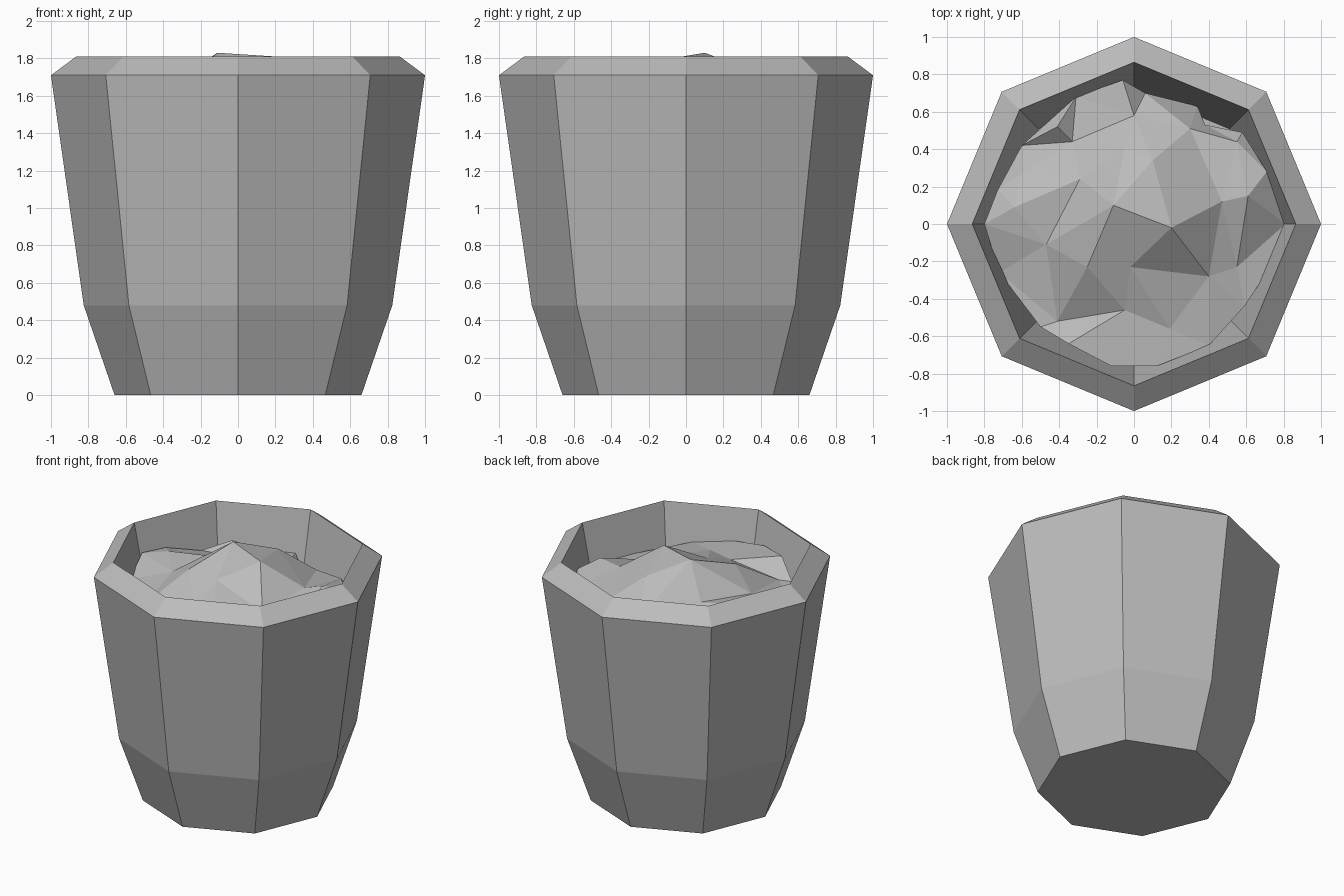
import bpy
import math
from mathutils import Vector
from mathutils.geometry import delaunay_2d_cdt

default_cube = bpy.data.objects.get("Cube")
if default_cube:
    bpy.data.objects.remove(default_cube, do_unlink=True)


def make_material(name, colour):
    material = bpy.data.materials.new(name)
    material.use_nodes = True
    material.diffuse_color = colour
    shader = next(n for n in material.node_tree.nodes if n.type == "BSDF_PRINCIPLED")
    shader.inputs["Base Color"].default_value = colour
    return material


def make_object(name, vertices, faces, material):
    mesh = bpy.data.meshes.new(name)
    mesh.from_pydata(vertices, [], faces)
    mesh.materials.append(material)
    mesh.update()
    created = bpy.data.objects.new(name, mesh)
    bpy.context.collection.objects.link(created)
    return created


def ring_faces(lower, upper):
    """Quads joining two closed loops of vertex indices."""
    count = len(lower)
    return [
        (lower[i], lower[(i + 1) % count], upper[(i + 1) % count], upper[i])
        for i in range(count)
    ]


grey = make_material("plain grey", (0.5, 0.5, 0.5, 1))

# Faceted pot: outer wall, bevelled rim, tapering inner wall, closed floors
SIDES = 8
profile = [(.66, 0), (.825, .48), (1, 1.71), (.865, 1.81), (.72, 1.1)]
pot_vertices = []
for radius, height in profile:
    for side in range(SIDES):
        angle = math.tau * side / SIDES
        pot_vertices.append((radius * math.cos(angle), radius * math.sin(angle), height))
loops = [list(range(k * SIDES, (k + 1) * SIDES)) for k in range(len(profile))]
pot_faces = [tuple(reversed(loops[0])), tuple(loops[-1])]
for lower, upper in zip(loops, loops[1:]):
    pot_faces += ring_faces(lower, upper)
make_object("pot", pot_vertices, pot_faces, grey)

# Soil mound: outline and inner lumps as x, y, height above BASE in hundredths
BASE = 1.4
outline = [
    (81, 0, 10), (71, 28, 21), (58, 49, 12), (38, 53, 5), (34, 63, -8),
    (6, 70, 0), (-6, 77, 10), (-31, 68, 10), (-60, 42, 11), (-73, 18, 19),
    (-80, 0, 20), (-72, -26, 12), (-50, -55, 12), (-35, -64, 24),
    (-12, -76, 21), (12, -76, 18), (40, -65, 14), (59, -44, 11), (71, -26, 10),
]
lumps = [
    (-11, 10, 43), (20, -2, 41), (-5, 41, 25), (10, 34, 34), (55, 44, 20),
    (30, 51, 17), (-29, 24, 21), (-25, -23, 31), (-2, -23, 29), (-5, -46, 20),
    (40, -28, 18), (47, 12, 23), (61, 15, 27), (55, -23, 13), (19, -56, 17),
    (-41, 52, 20), (-33, 44, 13), (0, 58, 11), (-47, -11, 19),
    (-41, -52, 12), (-64, 9, 22), (-60, 27, 15),
]
points = [Vector((x / 100, y / 100, BASE + h / 100)) for x, y, h in outline + lumps]
border = list(range(len(outline)))
flat_points, _, triangles, sources, _, _ = delaunay_2d_cdt(
    [p.to_2d() for p in points], [], [border], 1, 1e-4
)
surface = [
    Vector((flat.x, flat.y, points[source[0]].z))
    for flat, source in zip(flat_points, sources)
]
rim = [next(i for i, source in enumerate(sources) if b in source) for b in border]

# Soil skirt: carries the outline down to the pot's inner floor
start = len(surface)
surface += [Vector((surface[i].x * .85, surface[i].y * .85, profile[-1][1])) for i in rim]
skirt = list(range(start, len(surface)))
make_object("soil", surface, list(triangles) + ring_faces(skirt, rim), grey)
